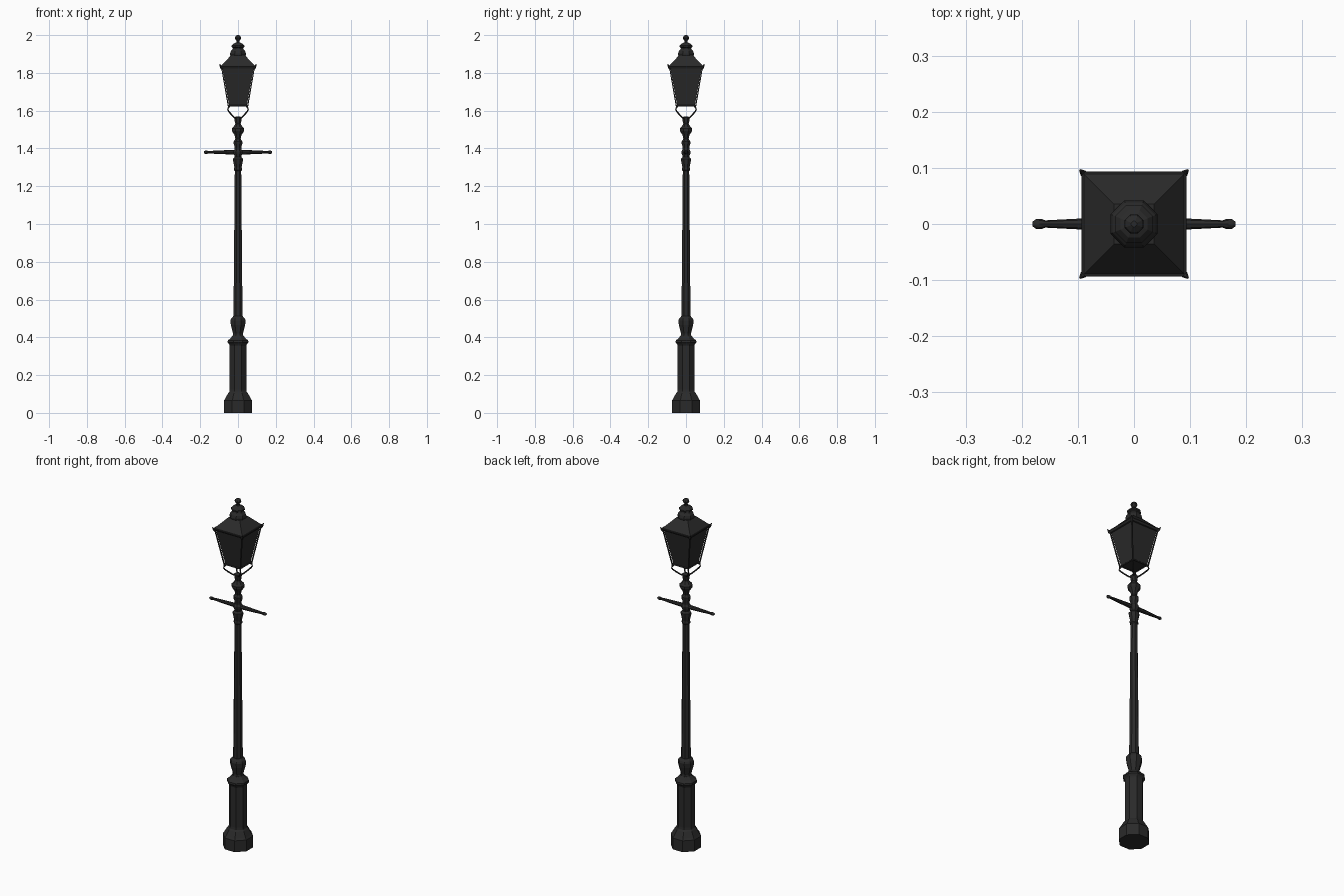
import bpy, bmesh, math
from mathutils import Vector

if "Cube" in bpy.data.objects:
    bpy.data.objects.remove(bpy.data.objects["Cube"])

iron = bpy.data.materials.new("black_iron")
iron.diffuse_color = (0.023, 0.023, 0.023, 1)
iron.use_nodes = True
iron.node_tree.nodes["Principled BSDF"].inputs["Base Color"].default_value = iron.diffuse_color


def finish(name, bm, smooth=None):
    bmesh.ops.recalc_face_normals(bm, faces=bm.faces)
    me = bpy.data.meshes.new(name)
    bm.to_mesh(me)
    bm.free()
    me.materials.append(iron)
    ob = bpy.data.objects.new(name, me)
    bpy.context.collection.objects.link(ob)
    if smooth:
        bpy.ops.object.select_all(action='DESELECT')
        ob.select_set(True)
        bpy.context.view_layer.objects.active = ob
        bpy.ops.object.shade_smooth_by_angle(angle=math.radians(smooth))
    return ob


def loft(bm, rings):
    """Skin a list of point rings and cap both ends."""
    vs = [[bm.verts.new(p) for p in r] for r in rings]
    n = len(vs[0])
    for a, b in zip(vs, vs[1:]):
        for i in range(n):
            j = (i + 1) % n
            bm.faces.new((a[i], a[j], b[j], b[i]))
    bm.faces.new(vs[0][::-1])
    bm.faces.new(vs[-1])


def lathe(name, profile, sides=8, smooth=None):
    """Stack polygons; the half-width is measured to the flat sides."""
    k = 1 / math.cos(math.pi / sides)
    bm = bmesh.new()
    loft(bm, [[(r * k * math.cos(2 * math.pi * (i + .5) / sides),
                r * k * math.sin(2 * math.pi * (i + .5) / sides), z)
               for i in range(sides)] for r, z in profile])
    return finish(name, bm, smooth)


def rod(bm, pts, radii, sides=6):
    """Tapered rod along a path."""
    pts = [Vector(p) for p in pts]
    rings = []
    for i, p in enumerate(pts):
        d = (pts[min(i + 1, len(pts) - 1)] - pts[max(i - 1, 0)]).normalized()
        u = d.cross(Vector((0, 0, 1)))
        if u.length < .01:
            u = Vector((1, 0, 0))
        u.normalize()
        v = d.cross(u)
        rings.append([p + radii[i] * (u * math.cos(2 * math.pi * j / sides)
                                      + v * math.sin(2 * math.pi * j / sides))
                      for j in range(sides)])
    loft(bm, rings)


# Pedestal
lathe("pedestal", [(.075, 0), (.075, .065), (.068, .075), (.052, .105),
                   (.046, .112), (.044, .125), (.044, .355), (.047, .363),
                   (.055, .373), (.054, .383), (.040, .395), (.028, .41)])
# Collar above the pedestal
lathe("lower_collar", [(.028, .405), (.026, .42), (.038, .465), (.040, .49),
                       (.036, .50), (.025, .512)])
# Long tapering shaft
lathe("shaft", [(.024, .505), (.017, 1.285)])
# Turned neck below and above the ladder bar
lathe("neck", [(.017, 1.28), (.021, 1.285), (.021, 1.295), (.019, 1.30),
               (.026, 1.335), (.026, 1.345), (.017, 1.355), (.020, 1.365),
               (.024, 1.375), (.024, 1.385), (.018, 1.395), (.018, 1.41),
               (.023, 1.425), (.023, 1.437), (.014, 1.45), (.018, 1.47),
               (.032, 1.492), (.033, 1.505), (.020, 1.52), (.014, 1.53),
               (.018, 1.545), (.019, 1.565), (.012, 1.568)], smooth=25)

# Ladder bar with knobbed ends
bm = bmesh.new()
for s in (-1, 1):
    rod(bm, [(s * x, 0, 1.38) for x in (0, .03, .10, .158, .165, .175, .181)],
        [.012, .012, .0095, .0065, .009, .0085, .004], 8)
finish("ladder_bar", bm, 40)

# Four curled brackets holding the lantern
corners = [(sx, sy) for sx in (-1, 1) for sy in (-1, 1)]
bm = bmesh.new()
for sx, sy in corners:
    path = [(.008, 1.556), (.022, 1.566), (.038, 1.583), (.050, 1.597),
            (.054, 1.606), (.052, 1.614), (.046, 1.622), (.044, 1.628)]
    rod(bm, [(sx * a, sy * a, z) for a, z in path], [.004] * len(path))
finish("lantern_brackets", bm, 40)

# Lantern panels
lathe("lantern_panes", [(.047, 1.627), (.083, 1.828)], 4)

# Lantern frame: corner bars, bottom rails and eave ears
bm = bmesh.new()
for sx, sy in corners:
    rod(bm, [(sx * .050, sy * .050, 1.617), (sx * .087, sy * .087, 1.832)],
        [.004, .004], 4)
for s in (-1, 1):
    rod(bm, [(-.05, s * .048, 1.625), (.05, s * .048, 1.625)], [.004] * 2, 4)
    rod(bm, [(s * .048, -.05, 1.625), (s * .048, .05, 1.625)], [.004] * 2, 4)
finish("lantern_frame", bm)

bm = bmesh.new()
for sx, sy in corners:
    rod(bm, [(sx * a, sy * a, z) for a, z in
             ((.084, 1.822), (.091, 1.832), (.096, 1.846))],
        [.007, .006, .002], 6)
finish("eave_ears", bm)

# Eave rim and hipped roof
lathe("roof", [(.083, 1.822), (.088, 1.824), (.094, 1.834), (.093, 1.838),
               (.089, 1.838), (.036, 1.894)], 4)
# Vent chimney
lathe("chimney", [(.034, 1.885), (.041, 1.893), (.042, 1.902), (.038, 1.915),
                  (.029, 1.926), (.027, 1.932), (.034, 1.937), (.034, 1.944),
                  (.024, 1.955), (.012, 1.960)])
# Finial
lathe("finial", [(.010, 1.957), (.007, 1.968), (.013, 1.975), (.017, 1.984),
                 (.014, 1.993), (.005, 2.0)])
